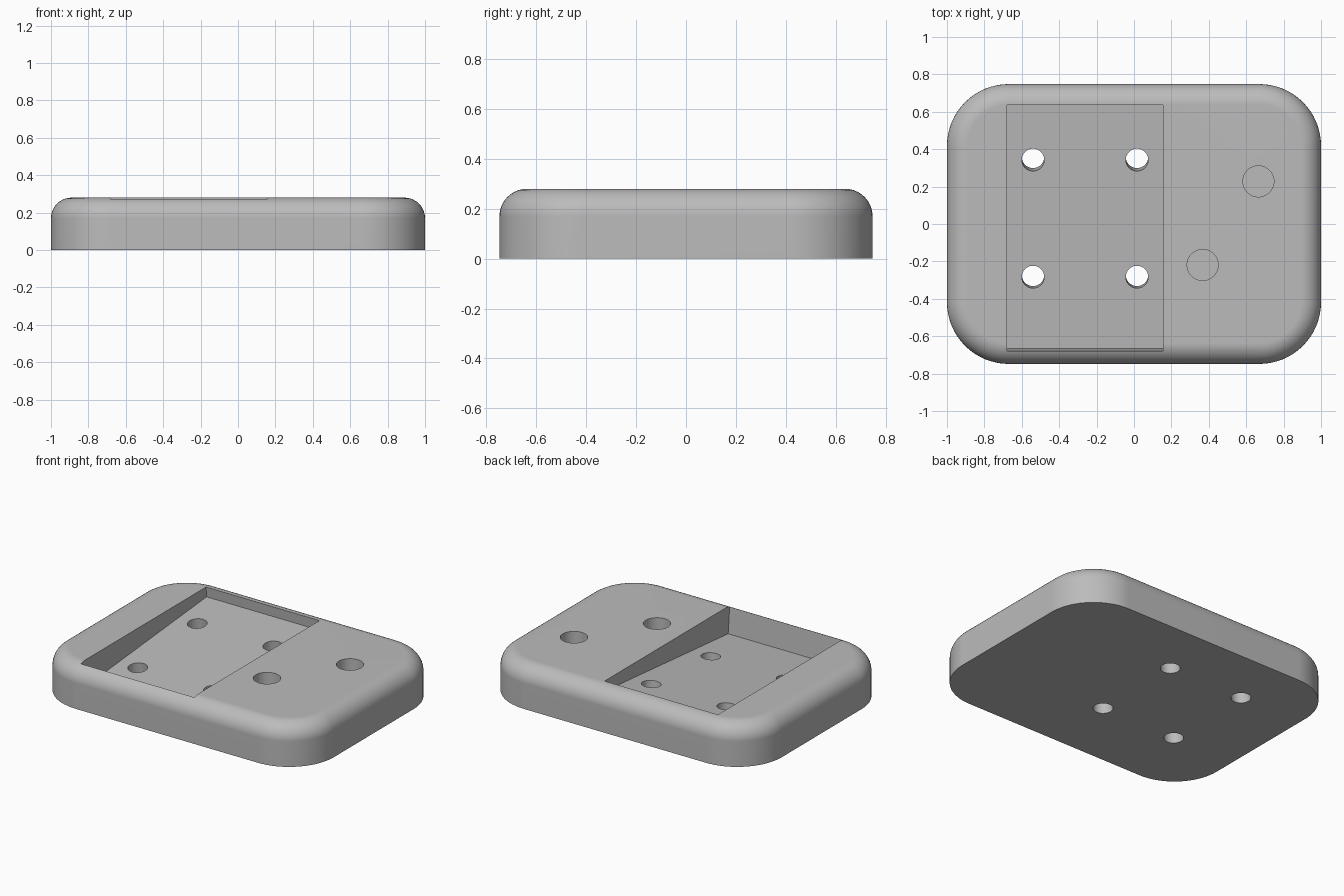
import bpy, bmesh, math
from mathutils import Matrix, Vector

cube = bpy.data.objects.get("Cube")
if cube:
    bpy.data.objects.remove(cube, do_unlink=True)

HALF_X, HALF_Y, HEIGHT = 1.0, 0.748, 0.28
CORNER, FILLET = 0.33, 0.11
TILT = math.radians(5)

grey = bpy.data.materials.new("plain grey")
grey.use_nodes = True
grey.diffuse_color = (0.5, 0.5, 0.5, 1)
grey.node_tree.nodes["Principled BSDF"].inputs["Base Color"].default_value = (0.5, 0.5, 0.5, 1)


def make_object(name, bm):
    bmesh.ops.recalc_face_normals(bm, faces=bm.faces)
    mesh = bpy.data.meshes.new(name)
    bm.to_mesh(mesh)
    bm.free()
    mesh.materials.append(grey)
    obj = bpy.data.objects.new(name, mesh)
    bpy.context.collection.objects.link(obj)
    return obj


def rounded_ring(bm, inset, z, steps=16):
    """Rounded rectangle of vertices, shrunk by inset."""
    ring, radius = [], CORNER - inset
    for quarter, (sx, sy) in enumerate([(1, 1), (-1, 1), (-1, -1), (1, -1)]):
        for i in range(steps + 1):
            a = (quarter + i / steps) * math.pi / 2
            ring.append(bm.verts.new((sx * (HALF_X - CORNER) + radius * math.cos(a),
                                      sy * (HALF_Y - CORNER) + radius * math.sin(a), z)))
    return ring


# Body: rounded slab with a filleted top edge and a sharp bottom edge
bm = bmesh.new()
rings = [rounded_ring(bm, 0, 0)]
for k in range(11):
    a = k / 10 * math.pi / 2
    rings.append(rounded_ring(bm, FILLET * (1 - math.cos(a)), HEIGHT - FILLET * (1 - math.sin(a))))
for low, high in zip(rings, rings[1:]):
    for i in range(len(low)):
        j = (i + 1) % len(low)
        bm.faces.new((low[i], low[j], high[j], high[i]))
bm.faces.new(rings[0])
bm.faces.new(rings[-1])
body = make_object("rounded_base_block", bm)


def box_cutter(name, size, matrix):
    bm = bmesh.new()
    bmesh.ops.create_cube(bm, size=1, matrix=matrix @ Matrix.Diagonal((*size, 1)))
    return make_object(name, bm)


def hole_cutter(name, radius, depth, matrix):
    bm = bmesh.new()
    bmesh.ops.create_cone(bm, cap_ends=True, segments=48, radius1=radius, radius2=radius,
                          depth=depth, matrix=matrix)
    return make_object(name, bm)


# Sloping pocket: a tilted box whose floor drops toward the front
tilt = Matrix.Rotation(TILT, 4, "X")
floor_front = Vector((-0.2625, -0.665, 0.098))
floor_length, pocket_height = 1.311, 0.5
cutters = [box_cutter("pocket_cutter", (0.835, floor_length, pocket_height),
                      Matrix.Translation(floor_front) @ tilt
                      @ Matrix.Translation((0, floor_length / 2, pocket_height / 2)))]

# Screw holes: square to the pocket floor, right through the base
for x in (-0.54, 0.016):
    for y in (-0.283, 0.343):
        z = floor_front.z + (y - floor_front.y) * math.tan(TILT)
        cutters.append(hole_cutter("screw_hole_cutter", 0.06, 0.6,
                                   Matrix.Translation((x, y, z)) @ tilt))

# Blind round holes in the flat top
for x, y in ((0.665, 0.228), (0.367, -0.219)):
    cutters.append(hole_cutter("blind_hole_cutter", 0.083, 0.4,
                               Matrix.Translation((x, y, HEIGHT))))

# Cut everything, then drop the cutters
bpy.ops.object.select_all(action="DESELECT")
bpy.context.view_layer.objects.active = body
body.select_set(True)
for cutter in cutters:
    cutter.hide_render = True
    cut = body.modifiers.new("cut", "BOOLEAN")
    cut.operation = "DIFFERENCE"
    cut.solver = "EXACT"
    cut.object = cutter
    bpy.ops.object.modifier_apply(modifier=cut.name)
    bpy.data.objects.remove(cutter, do_unlink=True)

bpy.ops.object.shade_smooth_by_angle(angle=math.radians(30))
weighted = body.modifiers.new("even shading", "WEIGHTED_NORMAL")
weighted.keep_sharp = True
